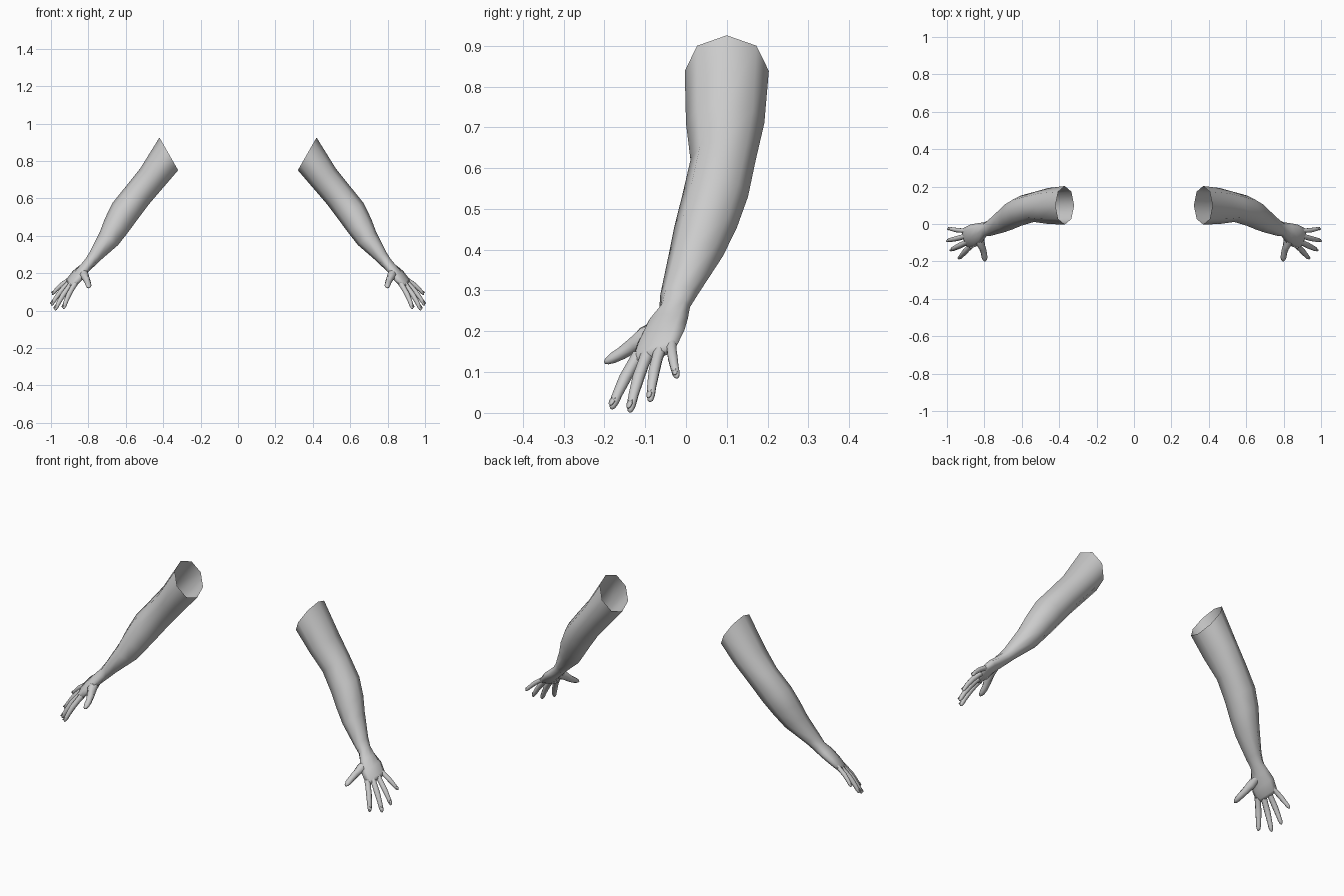
import bpy, bmesh, math
from mathutils import Vector

if "Cube" in bpy.data.objects:
    bpy.data.objects.remove(bpy.data.objects["Cube"])

skin = bpy.data.materials.new("grey_skin")
skin.diffuse_color = (0.6, 0.6, 0.6, 1)
skin.use_nodes = True
skin.node_tree.nodes["Principled BSDF"].inputs["Base Color"].default_value = skin.diffuse_color


def mirrored_object(name, bm):
    """Finish a mesh, smooth it and mirror it to the other side."""
    bmesh.ops.recalc_face_normals(bm, faces=bm.faces)
    me = bpy.data.meshes.new(name)
    bm.to_mesh(me)
    bm.free()
    me.materials.append(skin)
    ob = bpy.data.objects.new(name, me)
    bpy.context.collection.objects.link(ob)
    me.polygons.foreach_set("use_smooth", [True] * len(me.polygons))
    ob.modifiers.new("other_side", 'MIRROR')
    return ob


def loft(name, rings, cap_end=True, sides=8):
    """Rings are (centre, half width vector, half thickness vector)."""
    bm = bmesh.new()
    loops = []
    for c, u, v in rings:
        angs = [2 * math.pi * i / sides for i in range(sides)]
        loops.append([bm.verts.new(c + u * math.cos(a) + v * math.sin(a)) for a in angs])
    for lo, hi in zip(loops, loops[1:]):
        for i in range(sides):
            j = (i + 1) % sides
            bm.faces.new((lo[i], lo[j], hi[j], hi[i]))
    if cap_end:
        bm.faces.new(loops[-1])
    return mirrored_object(name, bm)


def frames(sections):
    """Turn (centre, across, half width, half thickness) into ring vectors."""
    cs = [Vector(s[0]) for s in sections]
    out = []
    for i, (c, across, a, b) in enumerate(sections):
        axis = cs[min(i + 1, len(cs) - 1)] - cs[max(i - 1, 0)]
        u = Vector(across).normalized()
        out.append((cs[i], u * a, axis.cross(u).normalized() * b))
    return out


# Arm and palm: one open sleeve from the shoulder cut to the knuckles
Y = (0, 1, 0)
arm = frames([
    ((0.37, 0.10, 0.838), Y, 0.103, 0.101),
    ((0.46, 0.096, 0.71), Y, 0.096, 0.080),
    ((0.535, 0.091, 0.62), Y, 0.080, 0.078),
    ((0.605, 0.071, 0.53), Y, 0.081, 0.080),
    ((0.65, 0.048, 0.455), Y, 0.077, 0.072),
    ((0.69, 0.024, 0.385), Y, 0.067, 0.060),
    ((0.765, -0.017, 0.29), Y, 0.046, 0.036),
    ((0.793, -0.028, 0.256), (0.1, 1, 0.08), 0.038, 0.031),
    ((0.825, -0.047, 0.222), (0.2, 0.95, 0.15), 0.053, 0.029),
    ((0.86, -0.062, 0.185), (0.25, 0.9, 0.3), 0.064, 0.027),
    ((0.893, -0.076, 0.150), (0.28, 0.9, 0.3), 0.061, 0.020),
    ((0.904, -0.080, 0.139), (0.28, 0.9, 0.3), 0.050, 0.012),
])
# The shoulder cut lies along its own slanted plane
arm[0] = (arm[0][0], arm[0][1], Vector((0.05, 0, 0.0875)))
loft("arm", arm)


def finger(name, base, tip, radius, bow, across):
    """Tapered finger with a slight arch, a rounded tip and a nail."""
    base, tip = Vector(base), Vector(tip)
    axis = (tip - base).normalized()
    u = Vector(across)
    u = (u - axis * u.dot(axis)).normalized()
    back = axis.cross(u).normalized()
    if back.x + back.z * 0.3 < 0:
        back = -back
    rings = []
    for t, r in ((0, 1.12), (0.2, 1.0), (0.45, 1.02), (0.72, 0.86),
                 (0.88, 0.78), (0.97, 0.52), (1.0, 0.2)):
        c = base.lerp(tip, t) + back * bow * math.sin(math.pi * t)
        rings.append((c, u * radius * r, back * radius * r * 0.95))
    loft(name, rings)
    # Nail: thin oval plate lying on the back of the tip
    bm = bmesh.new()
    centre = base.lerp(tip, 0.9) + back * (radius * 0.66 + bow * 0.3)
    length = (tip - base).length * 0.085
    low, top = [], []
    for i in range(8):
        a = math.pi * i / 4
        p = centre + u * radius * 0.5 * math.cos(a) + axis * length * math.sin(a)
        low.append(bm.verts.new(p - back * 0.002))
        top.append(bm.verts.new(p + back * 0.001))
    bm.faces.new(top)
    bm.faces.new(low)
    for i in range(8):
        j = (i + 1) % 8
        bm.faces.new((low[i], low[j], top[j], top[i]))
    mirrored_object(name + "_nail", bm)


# Four fingers fan out from the knuckles
ACROSS = (0.28, 0.9, 0.3)
finger("index_finger", (0.872, -0.116, 0.142), (0.933, -0.183, 0.010), 0.0150, 0.007, ACROSS)
finger("middle_finger", (0.888, -0.094, 0.146), (0.978, -0.138, 0.002), 0.0150, 0.008, ACROSS)
finger("ring_finger", (0.898, -0.064, 0.155), (0.998, -0.088, 0.028), 0.0140, 0.008, ACROSS)
finger("little_finger", (0.900, -0.036, 0.168), (0.994, -0.022, 0.086), 0.0125, 0.007, ACROSS)

# Thumb with a fleshy root, pointing forward
thumb = frames([
    ((0.826, -0.060, 0.210), (0.6, 0.3, -0.5), 0.022, 0.024),
    ((0.822, -0.100, 0.188), (0.8, 0.2, -0.4), 0.024, 0.025),
    ((0.810, -0.130, 0.165), (1, 0, -0.2), 0.019, 0.019),
    ((0.802, -0.158, 0.146), (1, 0, 0), 0.0165, 0.0155),
    ((0.799, -0.180, 0.134), (1, 0, 0), 0.0155, 0.013),
    ((0.798, -0.194, 0.126), (1, 0, 0), 0.010, 0.008),
    ((0.798, -0.200, 0.123), (1, 0, 0), 0.004, 0.003),
])
loft("thumb", thumb)
